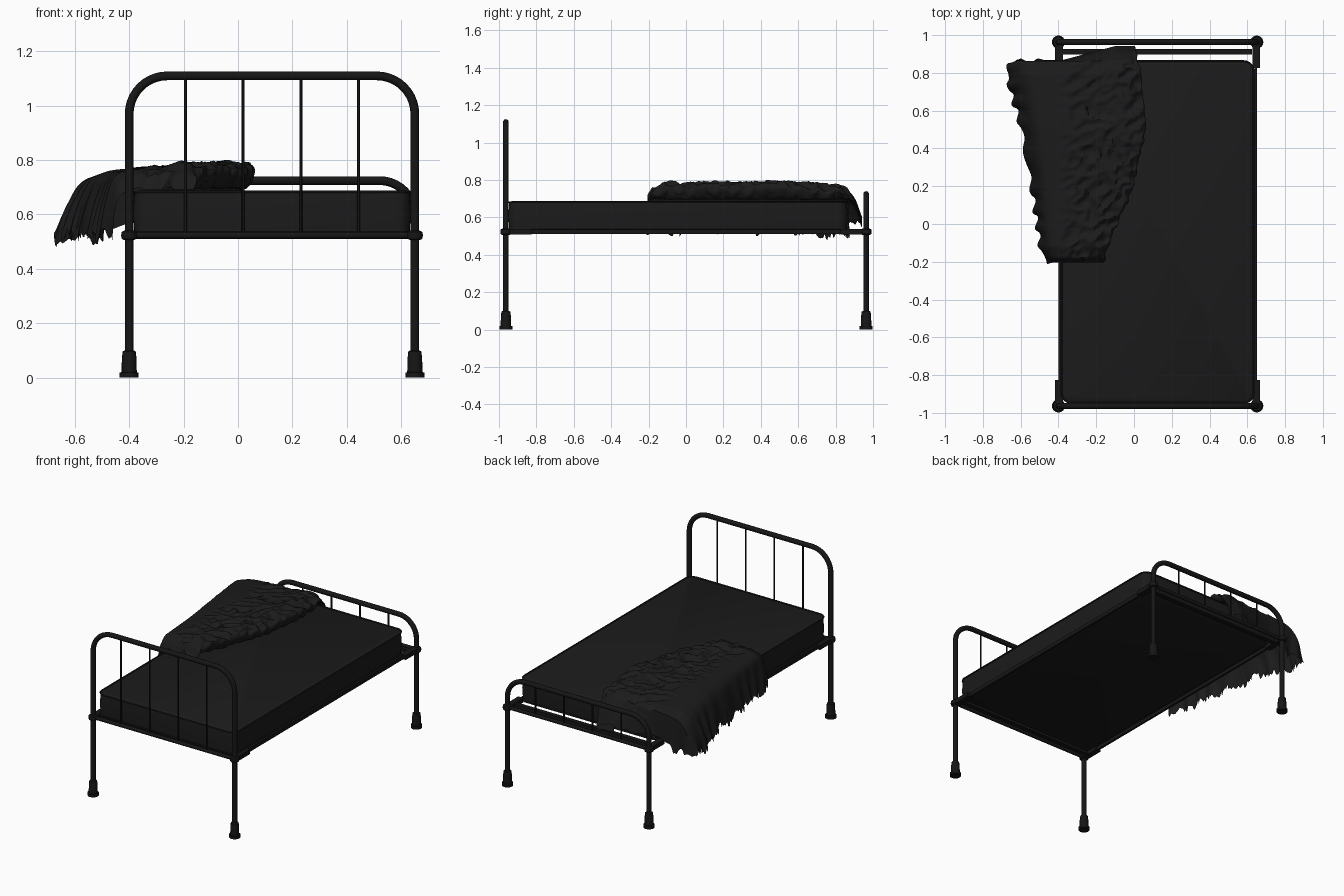
import bpy, bmesh, math, random
from mathutils import Vector, noise

if "Cube" in bpy.data.objects:
    bpy.data.objects.remove(bpy.data.objects["Cube"])

random.seed(4)
XC, HW, YE = 0.125, 0.525, 0.963      # bed centre, half width to posts, board position
RAIL_Z = 0.523


def material(name, v):
    m = bpy.data.materials.new(name)
    m.diffuse_color = (v, v, v, 1)
    m.use_nodes = True
    m.node_tree.nodes["Principled BSDF"].inputs["Base Color"].default_value = m.diffuse_color
    return m


METAL = material("black_metal", 0.008)
CLOTH = material("dark_cloth", 0.011)


def finish(ob, name, mat, angle=35):
    ob.name = name
    ob.data.materials.clear()
    ob.data.materials.append(mat)
    bpy.ops.object.select_all(action='DESELECT')
    ob.select_set(True)
    bpy.context.view_layer.objects.active = ob
    bpy.ops.object.shade_smooth_by_angle(angle=math.radians(angle))
    return ob


def from_bmesh(bm, name, mat, angle=35):
    bmesh.ops.recalc_face_normals(bm, faces=bm.faces)
    me = bpy.data.meshes.new(name)
    bm.to_mesh(me)
    bm.free()
    ob = bpy.data.objects.new(name, me)
    bpy.context.collection.objects.link(ob)
    return finish(ob, name, mat, angle)


def tube(name, pts, r, mat=METAL, closed=False, res=3):
    cu = bpy.data.curves.new(name, 'CURVE')
    cu.dimensions = '3D'
    cu.bevel_depth, cu.bevel_resolution = r, res
    cu.use_fill_caps = True
    sp = cu.splines.new('POLY')
    sp.points.add(len(pts) - 1)
    for p, c in zip(sp.points, pts):
        p.co = (*c, 1)
    sp.use_cyclic_u = closed
    ob = bpy.data.objects.new(name, cu)
    bpy.context.collection.objects.link(ob)
    bpy.ops.object.select_all(action='DESELECT')
    ob.select_set(True)
    bpy.context.view_layer.objects.active = ob
    bpy.ops.object.convert(target='MESH')
    return finish(bpy.context.object, name, mat, 50)


def box(name, c, size, mat=METAL):
    bm = bmesh.new()
    bmesh.ops.create_cube(bm, size=1)
    for v in bm.verts:
        v.co = Vector(c) + Vector(a * b for a, b in zip(v.co, size))
    return from_bmesh(bm, name, mat)


def lathe(name, x, y, profile, n=16):
    bm = bmesh.new()
    rings = [[bm.verts.new((x + r * math.cos(a), y + r * math.sin(a), z))
              for a in (2 * math.pi * i / n for i in range(n))] for r, z in profile]
    for a, b in zip(rings, rings[1:]):
        for i in range(n):
            bm.faces.new((a[i], a[(i + 1) % n], b[(i + 1) % n], b[i]))
    bm.faces.new(rings[0])
    bm.faces.new(rings[-1])
    return from_bmesh(bm, name, METAL)


def board(name, y, top, rad):
    # bent tube frame, its thin spindles, lower rail
    z1 = top - 0.016
    arc = [(HW - rad + rad * math.cos(a), z1 - rad + rad * math.sin(a))
           for a in (math.pi / 2 * i / 10 for i in range(11))]
    half = [(HW, 0.01)] + arc
    pts = [(XC - x, y, z) for x, z in half] + [(XC + x, y, z) for x, z in reversed(half)]
    tube(name + "_frame", pts, 0.016)
    for i in range(4):
        x = XC - 0.318 + 0.212 * i
        tube(name + "_spindle", [(x, y, RAIL_Z), (x, y, z1)], 0.0058, res=1)
    tube(name + "_lower_rail", [(XC - HW, y, RAIL_Z), (XC + HW, y, RAIL_Z)], 0.012)


board("headboard", -YE, 1.125, 0.14)
board("footboard", YE, 0.74, 0.13)

# feet, post collars, corner brackets, side rails and cross bars
for sx in (-1, 1):
    x = XC + sx * HW
    for sy in (-1, 1):
        y = sy * YE
        lathe("foot", x, y, [(0.035, 0), (0.035, 0.018), (0.028, 0.02), (0.027, 0.07),
                             (0.024, 0.096), (0.017, 0.1)])
        lathe("post_collar", x, y, [(0.017, 0.505), (0.027, 0.51), (0.03, 0.523),
                                    (0.027, 0.536), (0.017, 0.541)])
        box("corner_bracket", (x - sx * 0.003, sy * 0.89, RAIL_Z), (0.04, 0.13, 0.03))
    box("side_rail", (x - sx * 0.006, 0, RAIL_Z), (0.014, 1.9, 0.026))
for sy in (-1, 1):
    box("cross_bar", (XC, sy * 0.912, RAIL_Z), (1.0, 0.03, 0.026))

# mattress with rounded corners and piping
MY0, MY1, MX, MR = -0.945, 0.86, 0.506, 0.05


def outline(grow):
    out = []
    for k, (cx, cy) in enumerate([(MX - MR, MY1 - MR), (MR - MX, MY1 - MR),
                                  (MR - MX, MY0 + MR), (MX - MR, MY0 + MR)]):
        for i in range(7):
            a = math.pi / 2 * (k + i / 6)
            out.append((XC + cx + (MR + grow) * math.cos(a), cy + (MR + grow) * math.sin(a)))
    return out


bm = bmesh.new()
rings = [[bm.verts.new((x, y, z)) for x, y in outline(g)]
         for z, g in ((0.527, -0.015), (0.535, 0), (0.61, 0.005), (0.68, 0), (0.688, -0.015))]
n = len(rings[0])
for a, b in zip(rings, rings[1:]):
    for i in range(n):
        bm.faces.new((a[i], a[(i + 1) % n], b[(i + 1) % n], b[i]))
bm.faces.new(rings[0])
bm.faces.new(rings[-1])
from_bmesh(bm, "mattress", CLOTH, 40)
for z in (0.537, 0.681):
    tube("mattress_piping", [(x, y, z) for x, y in outline(0.002)], 0.005, CLOTH, True, 1)

# rumpled blanket: stations are y, hem x, hem z, fold x, top z
ST = [(-0.205, -0.47, 0.52, -0.17, 0.692), (-0.18, -0.48, 0.52, -0.155, 0.74),
      (-0.12, -0.50, 0.52, -0.14, 0.765), (0.18, -0.54, 0.53, -0.01, 0.765),
      (0.5, -0.60, 0.53, 0.06, 0.77), (0.79, -0.675, 0.51, 0.035, 0.755),
      (0.86, -0.66, 0.50, 0.02, 0.735), (0.91, -0.56, 0.51, 0.01, 0.66),
      (0.94, -0.52, 0.51, 0.0, 0.57)]


def spline(pts, t):
    # Catmull-Rom through evenly spaced points
    i = min(int(t), len(pts) - 2)
    f = t - i
    p0, p1, p2, p3 = (pts[max(0, min(len(pts) - 1, i + k))] for k in (-1, 0, 1, 2))
    return [0.5 * (2 * b + (c - a) * f + (2 * a - 5 * b + 4 * c - d) * f * f
                   + (3 * b - a - 3 * c + d) * f ** 3) for a, b, c, d in zip(p0, p1, p2, p3)]


def station(y):
    for a, b in zip(ST, ST[1:]):
        if y <= b[0]:
            f = (y - a[0]) / (b[0] - a[0])
            return [p + (q - p) * f for p, q in zip(a, b)]
    return ST[-1]


NU, NV = 90, 130
bm = bmesh.new()
grid = []
for j in range(NV + 1):
    y0 = -0.205 + 1.145 * j / NV
    _, hx, hz, ex, top = station(y0)
    d = -0.38 - hx
    low = min(0.70, top - 0.02)
    prof = [(hx, hz), (hx + 0.14 * d, hz + 0.5 * (top - hz)), (hx + 0.4 * d, top - 0.025),
            (-0.38, top), ((ex - 0.43) / 2, top + 0.002), (ex - 0.08, top + 0.018),
            (ex, top - 0.01), (ex - 0.03, low), (ex - 0.12, low)]
    ragged = random.uniform(-0.022, 0.022)
    row = []
    for i in range(NU + 1):
        t = 8 * i / NU
        x, z = spline(prof, t)
        hang = max(0, 1 - t / 2)
        # hem folds and ragged edge
        x += 0.012 * hang * math.sin(y0 * 48 + 2 * math.sin(y0 * 9))
        z += hang ** 3 * (ragged + 0.012 * math.sin(y0 * 31))
        # diagonal creases on the bunched side
        w = max(0, min(1, (t - 2.8) / 0.8)) * max(0, min(1, (7.3 - t) / 0.6))
        c = noise.noise(Vector((x * 9 + y0 * 7, y0 * 15 - x * 13, 1.7)))
        e = noise.noise(Vector((x * 30 + y0 * 14, y0 * 22 - x * 24, 5.1)))
        z += w * ((0.5 - abs(c) * 2) * 0.022 + e * 0.009)
        x += w * 0.012 * e
        y = y0
        if y0 > 0.86:
            y = 0.862 + (y0 - 0.86) * max(0.08, min(1, (x + 0.4) / 0.3))
        if x > -0.38 and y < 0.86:
            z = max(z, 0.692)
        row.append(bm.verts.new((x, y + hang * 0.012 * math.sin(x * 60), z)))
    grid.append(row)
for a, b in zip(grid, grid[1:]):
    for i in range(NU):
        bm.faces.new((a[i], a[i + 1], b[i + 1], b[i]))
from_bmesh(bm, "blanket", CLOTH, 60)
